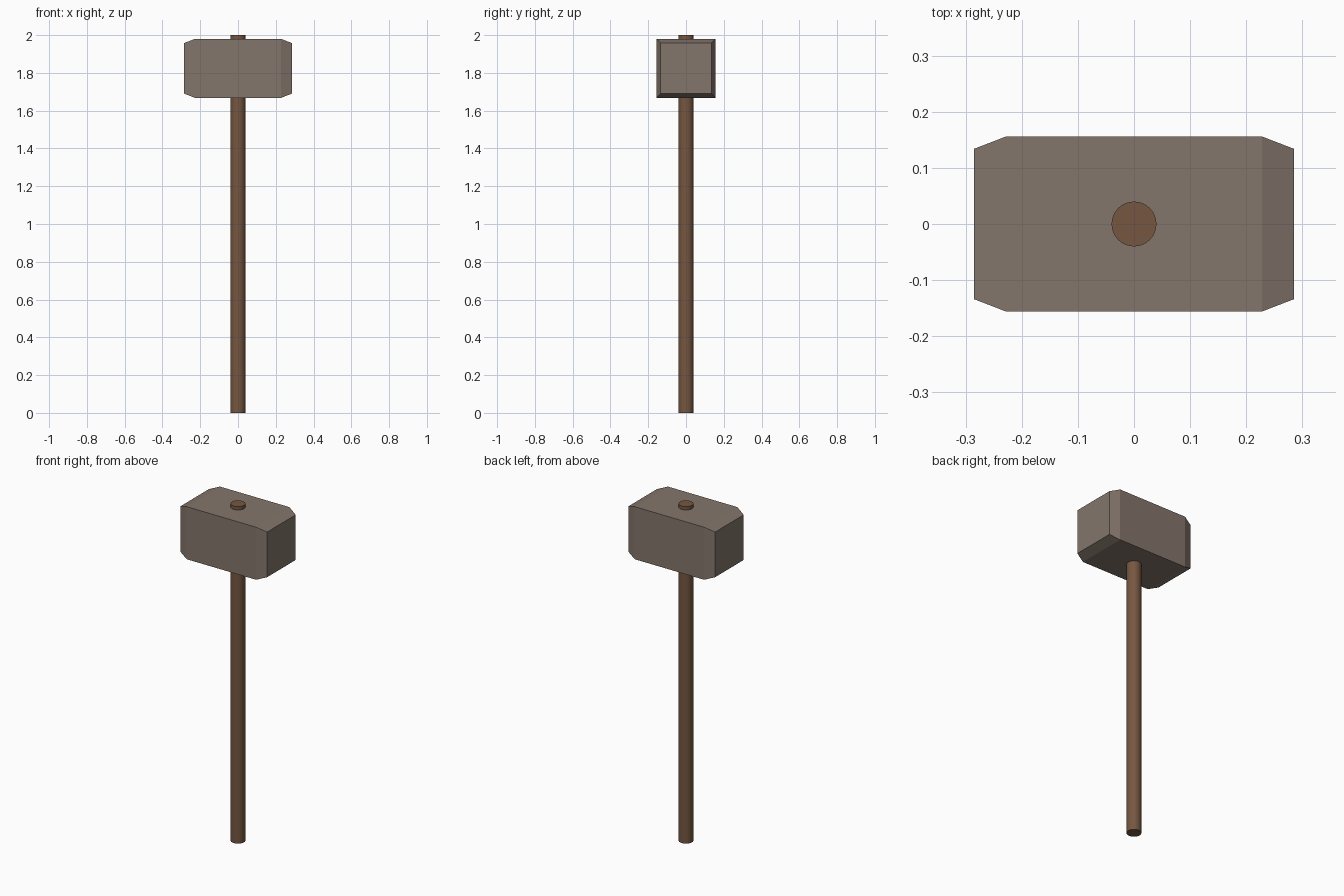
import bpy, bmesh, math

if "Cube" in bpy.data.objects:
    bpy.data.objects.remove(bpy.data.objects["Cube"])


def material(name, rgb):
    m = bpy.data.materials.new(name)
    m.diffuse_color = (*rgb, 1.0)
    m.use_nodes = True
    m.node_tree.nodes["Principled BSDF"].inputs["Base Color"].default_value = m.diffuse_color
    return m


# Handle: a long round shaft passing right through the head
bpy.ops.mesh.primitive_cylinder_add(vertices=32, radius=0.04, depth=2.0, location=(0, 0, 1.0))
handle = bpy.context.object
handle.name = "handle"
handle.data.materials.append(material("handle_wood", (0.18, 0.095, 0.052)))
bpy.ops.object.shade_smooth_by_angle(angle=math.radians(30))

# Head: square sections along x, narrower at both striking faces
sections = [(-0.285, 0.134), (-0.228, 0.156), (0.228, 0.156), (0.285, 0.134)]
bm = bmesh.new()
rings = [[bm.verts.new((x, sy * h, sz * h))
          for sy, sz in ((-1, -1), (1, -1), (1, 1), (-1, 1))]
         for x, h in sections]
for a, b in zip(rings, rings[1:]):
    for i in range(4):
        j = (i + 1) % 4
        bm.faces.new((a[i], a[j], b[j], b[i]))
bm.faces.new(rings[0])
bm.faces.new(rings[-1])
bmesh.ops.recalc_face_normals(bm, faces=bm.faces)
mesh = bpy.data.meshes.new("hammer_head")
bm.to_mesh(mesh)
bm.free()
head = bpy.data.objects.new("hammer_head", mesh)
head.location.z = 1.824
mesh.materials.append(material("head_wood", (0.23, 0.18, 0.15)))
bpy.context.collection.objects.link(head)
